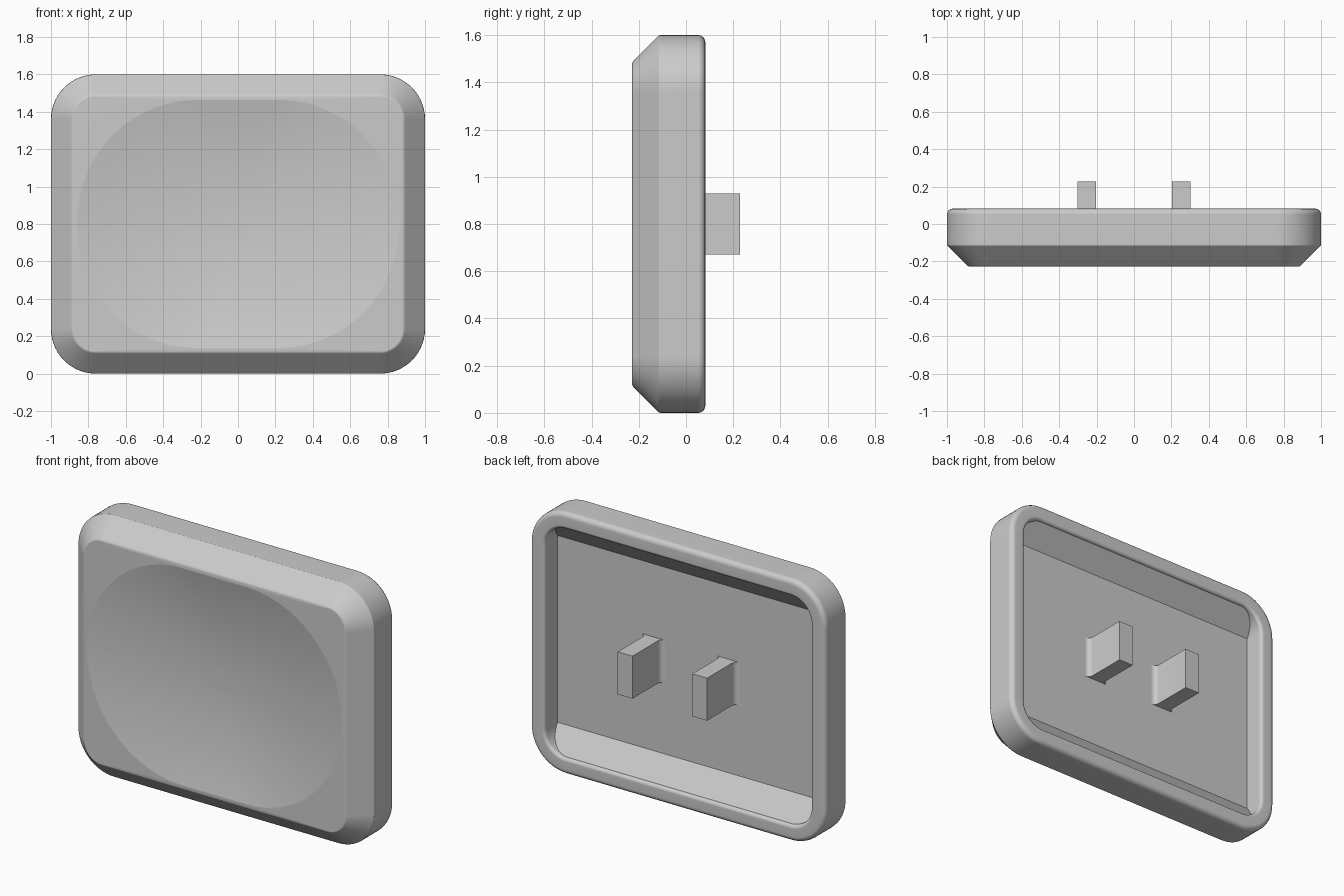
import bpy, bmesh
from math import sin, cos, pi

if "Cube" in bpy.data.objects:
    bpy.data.objects.remove(bpy.data.objects["Cube"])

grey = bpy.data.materials.new("light_grey_plastic")
grey.use_nodes = True
grey.diffuse_color = (0.6, 0.6, 0.6, 1)
grey.node_tree.nodes["Principled BSDF"].inputs["Base Color"].default_value = (0.6, 0.6, 0.6, 1)

CENTRE, HALF_X, HALF_Z, CORNER = 0.8, 1.0, 0.8, 0.24
FRONT, BACK, FLOOR = -0.228, 0.082, -0.045
STEPS = 14


def make_object(name, bm):
    bmesh.ops.recalc_face_normals(bm, faces=bm.faces)
    mesh = bpy.data.meshes.new(name)
    bm.to_mesh(mesh)
    bm.free()
    mesh.materials.append(grey)
    obj = bpy.data.objects.new(name, mesh)
    bpy.context.collection.objects.link(obj)
    bpy.ops.object.select_all(action='DESELECT')
    obj.select_set(True)
    bpy.context.view_layer.objects.active = obj
    bpy.ops.object.shade_smooth_by_angle(angle=pi / 6)
    return obj


def make_prism(name, points, offset):
    """Extrude a flat outline along the offset vector."""
    bm = bmesh.new()
    base = bm.faces.new([bm.verts.new(p) for p in points])
    top = bmesh.ops.extrude_face_region(bm, geom=[base])["geom"]
    bmesh.ops.translate(bm, vec=offset,
                        verts=[v for v in top if isinstance(v, bmesh.types.BMVert)])
    make_object(name, bm)


def ring(bm, hx, hz, rx, rz, y):
    """Rectangle loop in the xz plane with elliptical corners."""
    verts = []
    for q, (sx, sz) in enumerate([(1, 1), (-1, 1), (-1, -1), (1, -1)]):
        for i in range(STEPS + 1):
            a = (q + i / STEPS) * pi / 2
            verts.append(bm.verts.new((sx * (hx - rx) + rx * cos(a), y,
                                       CENTRE + sz * (hz - rz) + rz * sin(a))))
    return verts


def inset_ring(bm, d, y):
    return ring(bm, HALF_X - d, HALF_Z - d, CORNER - d, CORNER - d, y)


# Cap: dish, front face, chamfered sides, rim and cavity as one loft
bm = bmesh.new()
rings = []
DISH_RINGS = 14
for i in range(1, DISH_RINGS + 1):
    t = i / DISH_RINGS
    rings.append(ring(bm, 0.86 * t, 0.663 * t, (0.86 - 0.22 * t) * t, 0.65 * t,
                      FRONT + 0.077 * (1 - t * t)))
dish_edge = rings[-1]

# Outer profile as (inset, y), from the front face to the rim
for d, y in [(0.119, FRONT), (0.112, FRONT + 0.003), (0.106, FRONT + 0.008),
             (0.005, -0.119), (0.001, -0.114), (0, -0.107)]:
    rings.append(inset_ring(bm, d, y))
for i in range(5):
    a = i / 4 * pi / 2
    rings.append(inset_ring(bm, 0.03 * (1 - cos(a)), BACK - 0.03 * (1 - sin(a))))
for i in range(5):
    a = i / 4 * pi / 2
    rings.append(inset_ring(bm, 0.08 + 0.02 * sin(a), BACK - 0.02 * (1 - cos(a))))
rings.append(inset_ring(bm, 0.1, FLOOR))

for a, b in zip(rings, rings[1:]):
    n = len(a)
    for i in range(n):
        j = (i + 1) % n
        bm.faces.new((a[i], a[j], b[j], b[i]))
bm.faces.new(rings[0])
bm.faces.new(rings[-1])
n = len(dish_edge)
for i in range(n):
    bm.edges.get((dish_edge[i], dish_edge[(i + 1) % n])).smooth = False
cap = make_object("key_cap", bm)
cap.modifiers.new("weighted_normals", 'WEIGHTED_NORMAL').keep_sharp = True

# Sloped walls along the top and bottom of the cavity
for name, wall, toe in (("top_slope", 1.5, 1.377), ("bottom_slope", 0.1, 0.235)):
    make_prism(name, [(-0.9, BACK - 0.02, wall), (-0.9, FLOOR, toe), (-0.9, FLOOR, wall)],
               (1.8, 0, 0))

# Two mounting prongs, flared sideways where they meet the floor
FLARE = 0.03
half = [(0.05, 0.228)]
for i in range(7):
    a = i / 6 * pi / 2
    half.append((0.05 + FLARE * (1 - cos(a)), FLOOR + FLARE * (1 - sin(a))))
outline = half + [(-x, y) for x, y in reversed(half)]
for side, name in ((1, "left_prong"), (-1, "right_prong")):
    make_prism(name, [(side * 0.252 + x, y, 0.67) for x, y in outline], (0, 0, 0.26))
